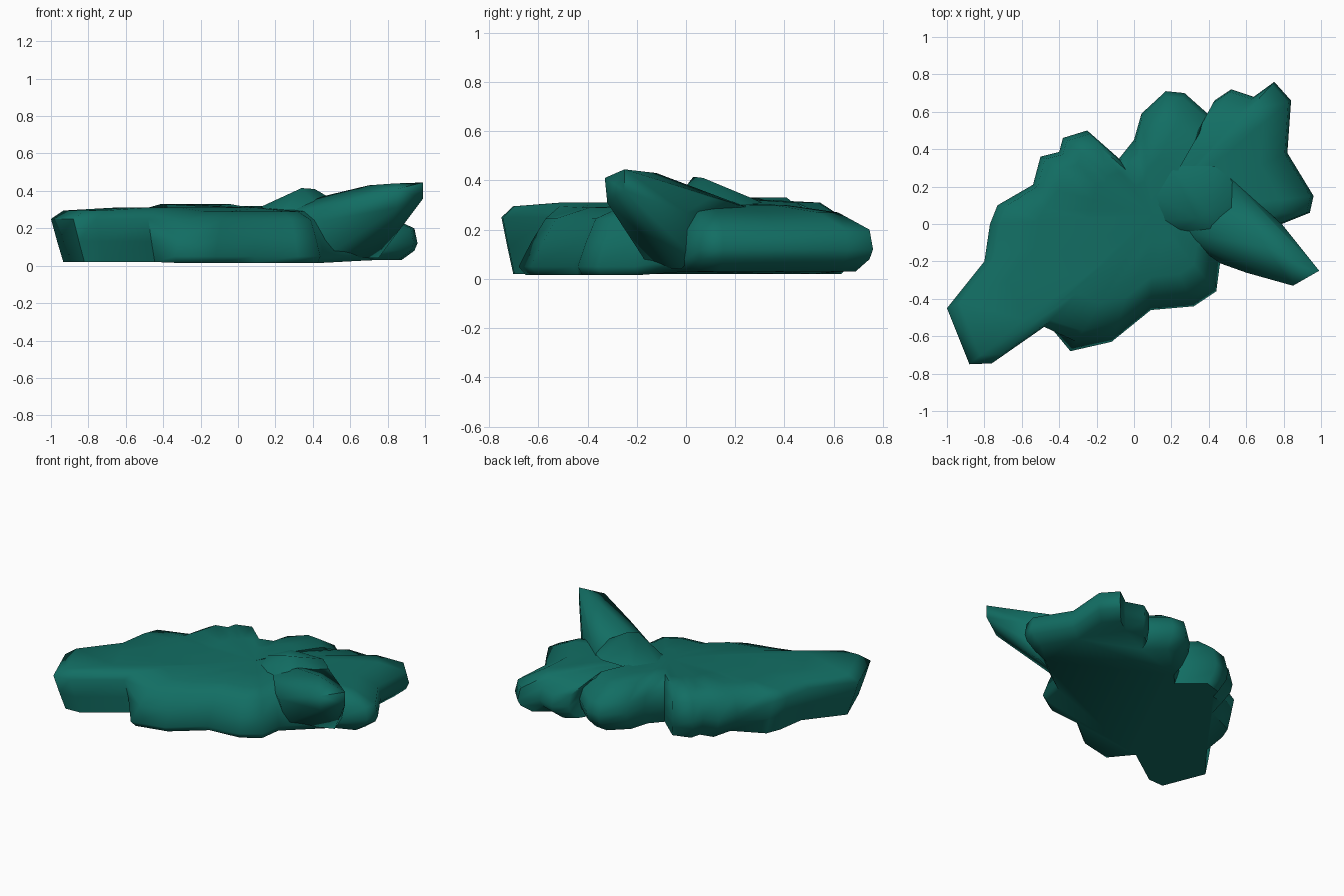
import bpy
import bmesh
from math import radians

cube = bpy.data.objects.get("Cube")
if cube:
    bpy.data.objects.remove(cube, do_unlink=True)

teal = bpy.data.materials.new("deep teal green")
teal.use_nodes = True
teal.diffuse_color = (0.006, 0.155, 0.125, 1)
shader = teal.node_tree.nodes["Principled BSDF"]
shader.inputs["Base Color"].default_value = teal.diffuse_color
shader.inputs["Roughness"].default_value = 0.9


def finish(name, bm, angle):
    bmesh.ops.recalc_face_normals(bm, faces=bm.faces)
    mesh = bpy.data.meshes.new(name)
    bm.to_mesh(mesh)
    bm.free()
    mesh.materials.append(teal)
    obj = bpy.data.objects.new(name, mesh)
    bpy.context.collection.objects.link(obj)
    bpy.ops.object.select_all(action="DESELECT")
    obj.select_set(True)
    bpy.context.view_layer.objects.active = obj
    bpy.ops.object.shade_smooth_by_angle(angle=radians(angle))


def mound(name, centre, sections, peak):
    """Each stretch of outline rises to the peak along its own side profile."""
    bm = bmesh.new()
    cx, cy = centre
    columns = []
    for profile, outline in sections:
        for x, y in outline:
            columns.append([bm.verts.new((cx + (x - cx) * s, cy + (y - cy) * s, z))
                            for z, s in profile])
    apex = bm.verts.new((cx, cy, peak))
    bm.faces.new([column[0] for column in columns])
    for a, b in zip(columns, columns[1:] + columns[:1]):
        for i in range(len(a) - 1):
            bm.faces.new((a[i], b[i], b[i + 1], a[i + 1]))
        bm.faces.new((a[-1], b[-1], apex))
    finish(name, bm, 60)


def hull(name, points):
    """Faceted lump wrapped around a few points."""
    bm = bmesh.new()
    for p in points:
        bm.verts.new(p)
    result = bmesh.ops.convex_hull(bm, input=bm.verts)
    loose = {v for v in result["geom_interior"] if isinstance(v, bmesh.types.BMVert)}
    bmesh.ops.delete(bm, geom=list(loose), context="VERTS")
    finish(name, bm, 60)


# Side profiles as (height, outline scale), from the underside to the top
blunt_end = [(.02, .94), (.13, .97), (.25, 1), (.295, .94), (.31, .7), (.31, .4)]
front_slope = [(.015, .96), (.05, 1), (.15, .93), (.245, .85), (.29, .65), (.3, .3)]
right_clump = [(.03, .9), (.08, .98), (.12, 1), (.2, .98), (.27, .8), (.3, .5)]
middle_clump = [(.02, .88), (.09, .98), (.15, 1), (.22, .96), (.31, .75), (.32, .45)]
left_clump = [(.02, .9), (.1, .98), (.16, 1), (.27, .96), (.33, .8), (.32, .5)]

# One continuous lumpy body
mound("body_mound", (.1, .05), [
    (blunt_end, [(-.77, 0), (-.8, -.2), (-1, -.45), (-.88, -.75), (-.76, -.745),
                 (-.48, -.55)]),
    (front_slope, [(-.34, -.68), (-.12, -.63), (.09, -.46), (.32, -.44),
                   (.44, -.36), (.46, -.21)]),
    (right_clump, [(.79, 0), (.94, .06), (.96, .15), (.82, .38), (.84, .66),
                   (.75, .76), (.64, .68), (.52, .72), (.43, .66)]),
    (middle_clump, [(.405, .58), (.27, .7), (.17, .71), (.04, .59), (0, .45)]),
    (left_clump, [(-.08, .35), (-.25, .5), (-.38, .46), (-.4, .385), (-.5, .36),
                  (-.54, .21)]),
    (blunt_end, [(-.73, .1)])], .31)

# Raised crown and the pointed spur reaching outward
hull("crown", [(.09, .16, .3), (.14, .02, .29), (.23, -.04, .28), (.19, .31, .31),
               (.43, .31, .31), (.51, .25, .3), (.34, .03, .415), (.41, .07, .41),
               (.5, -.1, .25), (.6, .1, .3)])

hull("pointed_spur", [(.99, -.25, .445), (.99, -.25, .36), (.85, -.33, .41),
                      (.85, -.32, .31), (.7, -.12, .43), (.84, -.22, .44),
                      (.6, -.26, .31), (.46, -.21, .24), (.47, -.15, .05),
                      (.75, -.02, .04), (.79, 0, .12), (.79, 0, .27),
                      (.66, .1, .33), (.51, .25, .29), (.45, 0, .37),
                      (.23, -.04, .27)])
